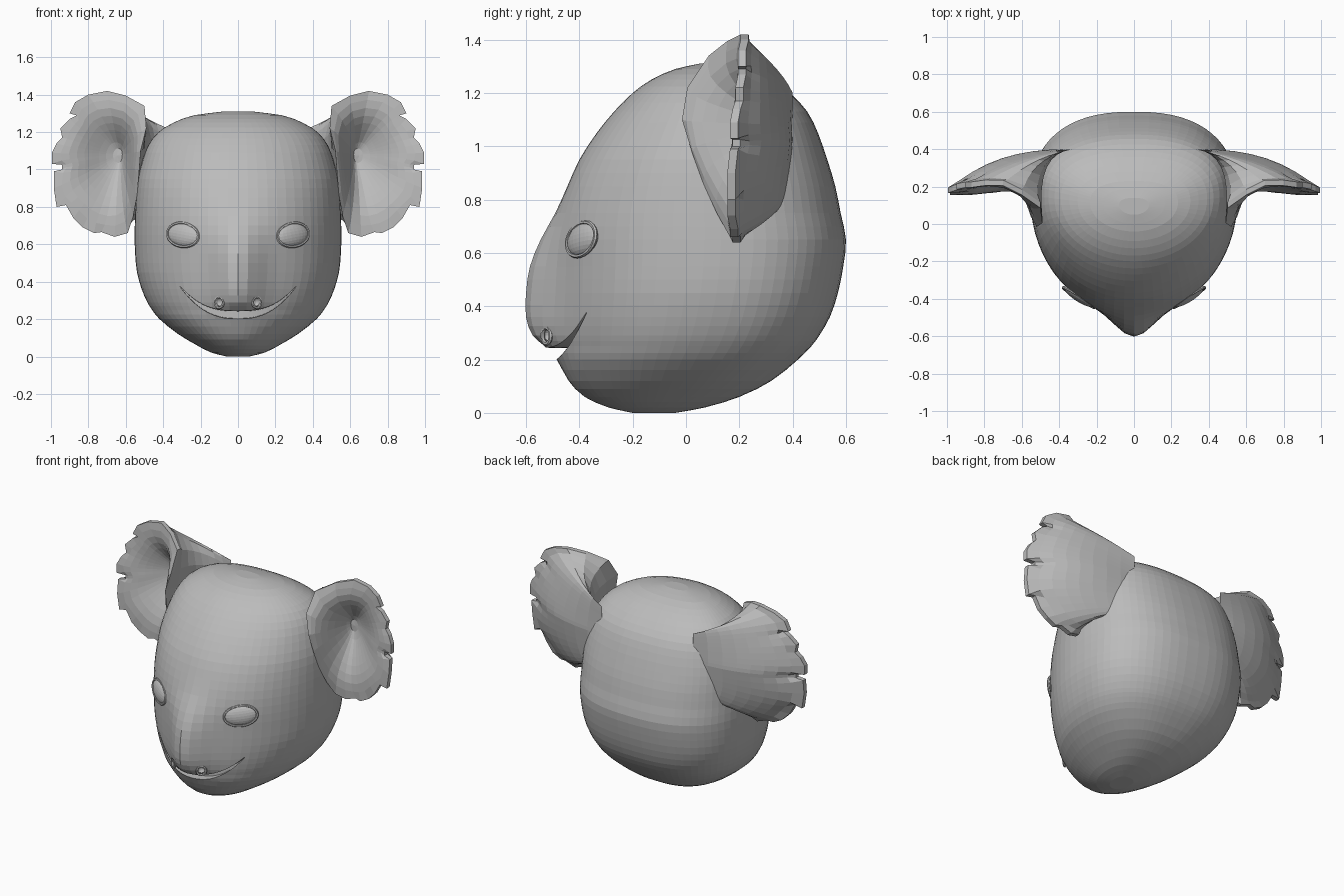
import bpy, bmesh, math
from mathutils import Matrix, Vector

cube = bpy.data.objects.get("Cube")
if cube:
    bpy.data.objects.remove(cube, do_unlink=True)

grey = bpy.data.materials.new("plain_grey")
grey.use_nodes = True
grey.diffuse_color = (0.5, 0.5, 0.5, 1)
grey.node_tree.nodes["Principled BSDF"].inputs["Base Color"].default_value = grey.diffuse_color


def finish(name, bm):
    """Turn a bmesh into a named object."""
    bmesh.ops.recalc_face_normals(bm, faces=bm.faces)
    mesh = bpy.data.meshes.new(name)
    bm.to_mesh(mesh)
    bm.free()
    mesh.materials.append(grey)
    obj = bpy.data.objects.new(name, mesh)
    bpy.context.collection.objects.link(obj)
    return obj


def loft(name, rings):
    """Skin a list of closed rings and cap both ends."""
    bm = bmesh.new()
    rows = [[bm.verts.new(p) for p in ring] for ring in rings]
    for a, b in zip(rows, rows[1:]):
        for i in range(len(a)):
            j = (i + 1) % len(a)
            bm.faces.new((a[i], a[j], b[j], b[i]))
    for row in (rows[0], rows[-1]):
        mid = bm.verts.new(sum((v.co for v in row), Vector()) / len(row))
        for i in range(len(row)):
            bm.faces.new((row[i], row[(i + 1) % len(row)], mid))
    return finish(name, bm)


# Head sections: height, front, back, half width, snout depth
SECTIONS = [
    (0, -.2, -.04, .06, 0), (.02, -.29, .07, .14, 0), (.06, -.38, .2, .22, 0),
    (.12, -.44, .32, .32, 0), (.2, -.475, .42, .42, .01), (.25, -.48, .47, .46, .05),
    (.29, -.485, .5, .485, .09), (.36, -.49, .54, .515, .11), (.45, -.49, .57, .54, .11),
    (.55, -.49, .59, .55, .095), (.65, -.49, .6, .553, .055), (.75, -.475, .58, .55, .015),
    (.85, -.445, .56, .545, 0), (.95, -.4, .53, .535, 0), (1.05, -.335, .495, .51, 0),
    (1.13, -.27, .455, .48, 0), (1.2, -.2, .39, .425, 0), (1.25, -.13, .32, .345, 0),
    (1.29, -.04, .23, .235, 0), (1.31, .05, .14, .08, 0)]
SNOUT_WIDTH = .13


def section(z):
    """Smoothly interpolate the head sections at a height."""
    k = max(i for i in range(len(SECTIONS) - 1) if SECTIONS[i][0] <= z)
    p, q = SECTIONS[k], SECTIONS[k + 1]
    before, after = SECTIONS[max(k - 1, 0)], SECTIONS[min(k + 2, len(SECTIONS) - 1)]
    h = q[0] - p[0]
    t = (z - p[0]) / h
    out = []
    for c in range(1, 5):
        m = h * (q[c] - before[c]) / (q[0] - before[0])
        n = h * (after[c] - p[c]) / (after[0] - p[0])
        out.append(p[c] + t * m + t * t * (3 * (q[c] - p[c]) - 2 * m - n)
                   + t ** 3 * (2 * (p[c] - q[c]) + m + n))
    return out


def snout(x, depth):
    return depth * math.exp(-(x / SNOUT_WIDTH) ** 2)


def middle(front, back):
    return front + .57 * (back - front)


def face_y(x, z):
    """Depth of the face surface at a point seen from the front."""
    front, back, half, depth = section(z)
    mid = middle(front, back)
    return mid + (front - mid) * math.sqrt(1 - (x / half) ** 2) - snout(x, depth)


def head_ring(z, count=64):
    front, back, half, depth = section(z)
    mid = middle(front, back)
    ring = []
    for i in range(count):
        a = math.tau * i / count
        s, c = math.sin(a), math.cos(a)
        if c >= 0:
            x = half * s
            y = mid + (front - mid) * c - snout(x, depth)
        else:
            x = half * math.copysign(abs(s) ** .82, s)
            y = mid + (back - mid) * abs(c) ** .82
        ring.append((x, y, z))
    return ring


heights = []
for p, q in zip(SECTIONS, SECTIONS[1:]):
    heights += [p[0], (p[0] + q[0]) / 2]
head = loft("head", [head_ring(z) for z in heights + [SECTIONS[-1][0]]])

# Smiling mouth slit
slices = []
for i in range(25):
    u = -1 + i / 12
    x = .31 * u
    low = .2 + .17 * abs(u) ** 2.5
    high = low + .006 + .036 * (1 - u * u)
    back = -.43 + x * x
    slices.append([(x, -.8, low - .01), (x, back, low + .004), (x, back, high), (x, -.8, high + .01)])
cutters = [loft("mouth_cutter", slices)]

# Nostril holes with raised rims, eyes with lids
for side, label in ((1, "left"), (-1, "right")):
    spot = Vector((.1 * side, face_y(.1, .29), .29))
    turn = Matrix.Rotation(math.radians(35 * side), 4, "Z")
    bm = bmesh.new()
    bmesh.ops.create_uvsphere(bm, u_segments=14, v_segments=8, radius=.024,
                              matrix=Matrix.Translation(spot) @ turn)
    cutters.append(finish(label + "_nostril_cutter", bm))

    eye_at = Vector((.29 * side, face_y(.29, .65) + .012, .65))
    eye_turn = (Matrix.Rotation(math.radians(33 * side), 4, "Z")
                @ Matrix.Rotation(math.radians(-9 * side), 4, "Y")
                @ Matrix.Rotation(math.radians(-8), 4, "X"))
    bm = bmesh.new()
    bmesh.ops.create_uvsphere(bm, u_segments=24, v_segments=12, radius=1,
                              matrix=Matrix.Translation(eye_at) @ eye_turn
                              @ Matrix.Diagonal((.1, .03, .062, 1)))
    finish(label + "_eye", bm)

    for name, place, size, tube in (
            ("_eyelid", Matrix.Translation(eye_at) @ eye_turn @ Matrix.Translation((0, -.008, 0)),
             (.1, .063), .008),
            ("_nostril_rim", Matrix.Translation(spot) @ turn, (.026, .03), .008)):
        rings = []
        for i in range(28):
            a = math.tau * i / 28
            rings.append([place @ Vector(((size[0] + tube * math.cos(b)) * math.cos(a),
                                          tube * math.sin(b),
                                          (size[1] + tube * math.cos(b)) * math.sin(a)))
                          for b in (math.tau * j / 6 for j in range(6))])
        loft(label + name, rings + rings[:1])

for cutter in cutters:
    cutter.hide_render = True
    cut = head.modifiers.new(cutter.name, "BOOLEAN")
    cut.operation = "DIFFERENCE"
    cut.solver = "EXACT"
    cut.object = cutter
bpy.context.view_layer.objects.active = head
for cut in list(head.modifiers):
    bpy.ops.object.modifier_apply(modifier=cut.name)
for cutter in cutters:
    bpy.data.objects.remove(cutter, do_unlink=True)

# Ragged ear rim, from the crown round the outside and back up beside the head
RIM = [Vector(p) for p in (
    (.5, .1, 1.34), (.6, .17, 1.395), (.7, .22, 1.42), (.8, .22, 1.4), (.87, .21, 1.36),
    (.9, .21, 1.3), (.86, .21, 1.29), (.9, .21, 1.27), (.95, .2, 1.22), (.94, .2, 1.17),
    (.97, .19, 1.14), (.995, .18, 1.09), (.995, .18, 1.03), (.94, .19, 1.025), (.94, .19, 1),
    (.985, .18, .99), (.985, .17, .9), (.97, .17, .8), (.92, .17, .81), (.88, .17, .74),
    (.83, .18, .69), (.77, .18, .66), (.73, .19, .665), (.66, .19, .64), (.59, .18, .66),
    (.56, .13, .75), (.54, .08, .86), (.53, .04, .97), (.52, 0, 1.1), (.49, .02, 1.22))]


def relax(ring):
    return [(ring[i - 1] + ring[i] * 2 + ring[(i + 1) % len(ring)]) / 4 for i in range(len(ring))]


def ear(name, side):
    smooth = [RIM]
    for _ in range(8):
        smooth.append(relax(smooth[-1]))
    rings = []
    # Rounded back, running into the head
    for k in range(8, 0, -1):
        t = k / 8
        row = []
        for p in smooth[k]:
            rise = p.z - 1.03
            ctrl = Vector((.4 + .6 * (p.x - .35), .41 - .2 * abs(rise), 1.03 + .85 * rise))
            root = Vector((.33, .4, 1.02 + .55 * rise))
            row.append(p * (1 - t) ** 2 + ctrl * (2 * t * (1 - t)) + root * t * t)
        rings.append(row)
    # Thin edge
    rings.append([p + Vector((0, .015, 0)) for p in RIM])
    rings.append([p - Vector((0, .015, 0)) for p in RIM])
    # Hollow front
    for k in range(1, 9):
        t = k / 9
        s = max(0, t - .12) / .88
        deep = s * s * (3 - 2 * s)
        rings.append([Vector((p.x + (.63 - p.x) * t, p.y - .015 + (.31 - p.y) * deep,
                              p.z + (1.08 - p.z) * t)) for p in smooth[min(k, 6)]])
    loft(name, [[(p.x * side, p.y, p.z) for p in ring] for ring in rings])


ear("left_ear", 1)
ear("right_ear", -1)
